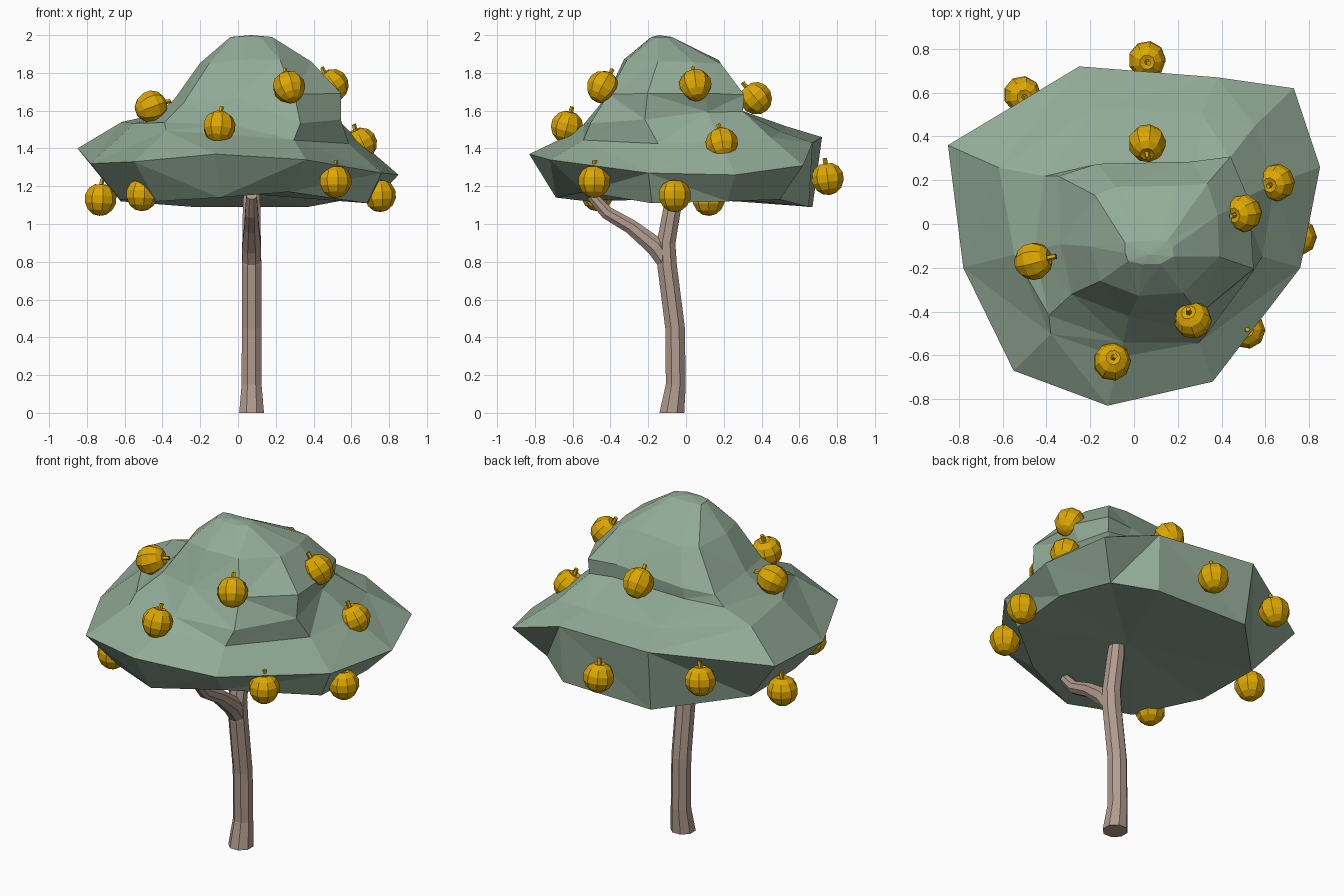
import bpy, bmesh, random
from math import radians, cos, sin, pi
from mathutils import Vector, Matrix

if "Cube" in bpy.data.objects:
    bpy.data.objects.remove(bpy.data.objects["Cube"])

random.seed(4)


def material(name, rgb):
    m = bpy.data.materials.new(name)
    m.diffuse_color = (*rgb, 1)
    m.use_nodes = True
    m.node_tree.nodes["Principled BSDF"].inputs["Base Color"].default_value = m.diffuse_color
    return m


LEAF = material("leaf", (0.29, 0.41, 0.31))
BARK = material("bark", (0.44, 0.33, 0.27))
RIND = material("rind", (0.72, 0.39, 0.0))


def loft(bm, rings, start=None, end=None):
    """Skin rings of equal length; close ends with a fan point or an n-gon."""
    vs = [[bm.verts.new(p) for p in r] for r in rings]
    n = len(vs[0])
    for a, b in zip(vs, vs[1:]):
        for i in range(n):
            j = (i + 1) % n
            bm.faces.new((a[i], a[j], b[j], b[i]))
    for ring, tip in ((vs[0], start), (vs[-1], end)):
        if tip is None:
            bm.faces.new(ring)
        else:
            t = bm.verts.new(tip)
            for i in range(n):
                bm.faces.new((ring[i], ring[(i + 1) % n], t))


def finish(bm, name, mat):
    bmesh.ops.recalc_face_normals(bm, faces=bm.faces)
    me = bpy.data.meshes.new(name)
    bm.to_mesh(me)
    bm.free()
    me.materials.append(mat)
    ob = bpy.data.objects.new(name, me)
    bpy.context.collection.objects.link(ob)
    return ob


def limb(name, path, sides=8, x=0.072):
    """Tapered tube along a path of (y, z, radius) lying in the plane x."""
    pts = [Vector((x, y, z)) for y, z, _ in path]
    rings = []
    for k, (p, (_, _, r)) in enumerate(zip(pts, path)):
        t = (pts[min(k + 1, len(pts) - 1)] - pts[max(k - 1, 0)]).normalized()
        if k == 0 and p.z == 0:
            t = Vector((0, 0, 1))
        u = Vector((1, 0, 0))
        v = t.cross(u)
        rings.append([p + r * (u * cos(a) + v * sin(a))
                      for a in (2 * pi * (i + 0.5) / sides for i in range(sides))])
    bm = bmesh.new()
    loft(bm, rings)
    return finish(bm, name, BARK)


# Trunk and side branch
limb("trunk", [(-.075, 0, .071), (-.054, .15, .057), (-.058, .45, .056), (-.10, .78, .056),
               (-.105, .9, .053), (-.07, 1.1, .05), (-.05, 1.25, .04)])
limb("branch", [(-.10, .79, .05), (-.16, .88, .055), (-.29, .985, .042),
                (-.42, 1.06, .037), (-.50, 1.15, .03)])

# Canopy: widest rim, then the crease and bulge of the upper dome
rim = [(.85, .26, 1.26), (.73, .62, 1.31), (.38, .67, 1.43), (-.25, .72, 1.46), (-.85, .36, 1.40),
       (-.78, -.20, 1.32), (-.55, -.67, 1.33), (-.12, -.83, 1.37), (.36, -.72, 1.34), (.76, -.20, 1.27)]
under = [(.84, 1.12), (.8, 1.13), (.97, 1.09), (.93, 1.09), (.73, 1.12),
         (.80, 1.13), (.78, 1.12), (.83, 1.14), (.75, 1.17), (.90, 1.11)]
waist = [(.49, .12), (.43, .30), (.28, .28), (-.19, .27), (-.41, .22),
         (-.45, -.12), (-.38, -.42), (-.05, -.54), (.32, -.50), (.55, -.22)]
bulge = [(.53, .10), (.44, .30), (.27, .29), (-.17, .28), (-.34, .22),
         (-.34, -.10), (-.29, -.33), (-.02, -.43), (.30, -.42), (.54, -.20)]


def wobble(p, s=0.012):
    return tuple(c + random.uniform(-s, s) for c in p)


bottom = [(x * s, y * s, z) for (x, y, _), (s, z) in zip(rim, under)]
shelf = [wobble((.02 + x * .74, y * .74, 1.485 - .06 * x + .03 * y)) for x, y, _ in rim]
crease = [wobble((x, y, 1.575 + .08 * y), .010) for x, y in waist]
dome = [wobble((x, y, 1.67 + .05 * x), .010) for x, y in bulge]
crown = [wobble((.10 + (x - .10) * .66, -.07 + (y + .07) * .70, 1.86), .012) for x, y in bulge]
top = [(.07 + (x - .10) * .25, -.13 + (y + .07) * .15, 1.99) for x, y in bulge]
bm = bmesh.new()
loft(bm, [bottom, rim, shelf, crease, dome, crown, top],
     start=(.05, 0, 1.16), end=(.07, -.14, 2.0))
bmesh.ops.triangulate(bm, faces=bm.faces)
finish(bm, "canopy", LEAF)


# Fruit: faceted sphere with dimpled top and short stem, leaning to the tree axis
def fruit(name, pos, tilt):
    R, n = .087, 9
    prof = [(.035, -.080), (.066, -.055), (.085, -.018), (.085, .022), (.066, .058),
            (.034, .079)]

    def ring(r, z, k):
        return [(r * cos(2 * pi * i / k), r * sin(2 * pi * i / k), z) for i in range(k)]
    bm = bmesh.new()
    loft(bm, [ring(r, z, n) for r, z in prof], start=(0, 0, -R), end=(0, 0, .070))
    stem = [ring(.013, .068, 5), [(x + .006, y, z) for x, y, z in ring(.012, .110, 5)]]
    loft(bm, stem)
    inward = Vector((.05 - pos[0], -.05 - pos[1], 0)).normalized()
    axis = Vector((0, 0, 1)).cross(inward)
    bm.transform(Matrix.Translation(pos) @ Matrix.Rotation(radians(tilt), 4, axis))
    finish(bm, name, RIND)


fruits = [(-.46, -.17, 1.62, 70), (-.10, -.63, 1.515, 15), (.27, -.44, 1.725, 32),
          (.50, .05, 1.735, 35), (.65, .19, 1.425, 25), (.515, -.485, 1.225, 2),
          (.75, -.06, 1.15, 3), (-.73, .12, 1.13, 3), (-.51, -.47, 1.155, 3),
          (-.51, .59, 1.31, 10), (.06, .75, 1.24, 8), (.06, .37, 1.665, 40)]
for i, (x, y, z, tilt) in enumerate(fruits, 1):
    fruit(f"fruit_{i}", Vector((x, y, z)), tilt)
